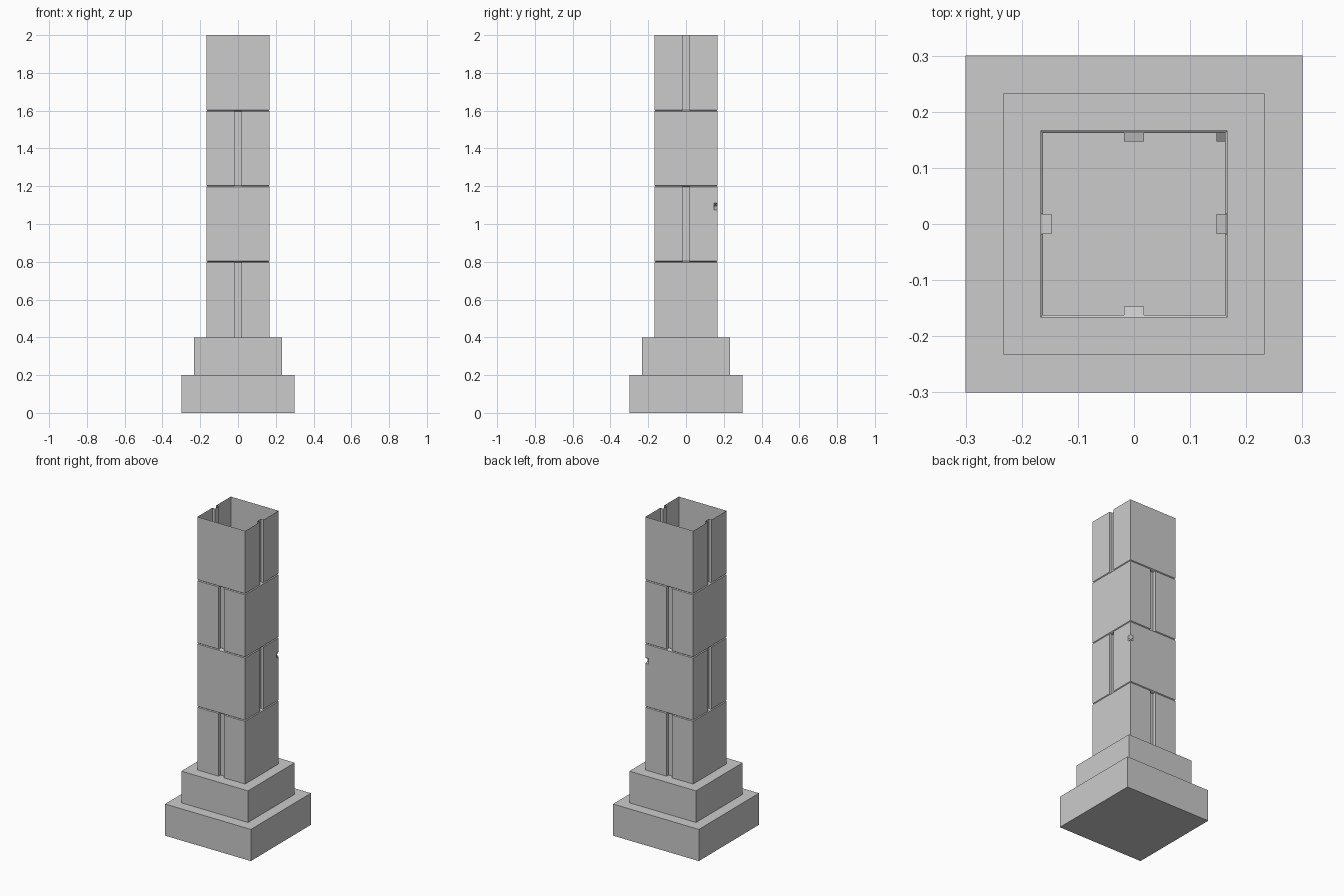
import bpy, bmesh
from mathutils import Matrix, Vector

if "Cube" in bpy.data.objects:
    bpy.data.objects.remove(bpy.data.objects["Cube"])


def block(name, width, z0, z1):
    bpy.ops.mesh.primitive_cube_add(size=1, location=(0, 0, (z0 + z1) / 2))
    ob = bpy.context.object
    ob.name = name
    ob.scale = (width, width, z1 - z0)
    bpy.ops.object.transform_apply(location=True, scale=True)


# Stepped plinth
block("plinth_lower", 0.6, 0.0, 0.2)
block("plinth_upper", 0.466, 0.2, 0.4)

# Shaft: open-topped thin shell of four stone courses
HALF, GROOVE, DEPTH = 0.167, 0.018, 0.02
JOINT, GAP, CHIP = 0.005, 0.004, 0.02
bm = bmesh.new()


def ring(z, grooved=None, inset=0.0, chip=0.0):
    """Square outline; grooved is 0 for front/back, 1 for the sides."""
    h = HALF - inset
    verts = []
    for side in range(4):
        d = DEPTH if side % 2 == grooved else 0.0
        e = chip if side == 2 else 0.0
        pts = [(-h + e, -h + e), (-h + CHIP, -h), (-GROOVE, -h),
               (-GROOVE, -h + d), (GROOVE, -h + d), (GROOVE, -h),
               (h - CHIP, -h)]
        rot = Matrix(((0, -1, 0), (1, 0, 0), (0, 0, 1)))
        for x, y in pts:
            p = Vector((x, y, z))
            for _ in range(side):
                p = rot @ p
            verts.append(bm.verts.new(p))
    return verts


rings = []
for course in range(4):
    z0 = 0.4 + 0.4 * course
    z1 = z0 + 0.4
    g = course % 2
    rings.append(ring(z0 + (GAP if course else 0), g))
    # Chipped back right corner in the second course
    if course == 1:
        rings += [ring(1.075, g), ring(1.095, g, chip=0.02), ring(1.11, g)]
    if course < 3:
        # Recessed mortar joint between courses
        rings += [ring(z1 - GAP, g), ring(z1, inset=JOINT)]
    else:
        rings.append(ring(z1, g))

for low, high in zip(rings, rings[1:]):
    n = len(low)
    for i in range(n):
        j = (i + 1) % n
        bm.faces.new((low[i], low[j], high[j], high[i]))

bmesh.ops.remove_doubles(bm, verts=bm.verts, dist=0.0001)
mesh = bpy.data.meshes.new("shaft")
bm.to_mesh(mesh)
bm.free()
bpy.context.collection.objects.link(bpy.data.objects.new("shaft", mesh))
